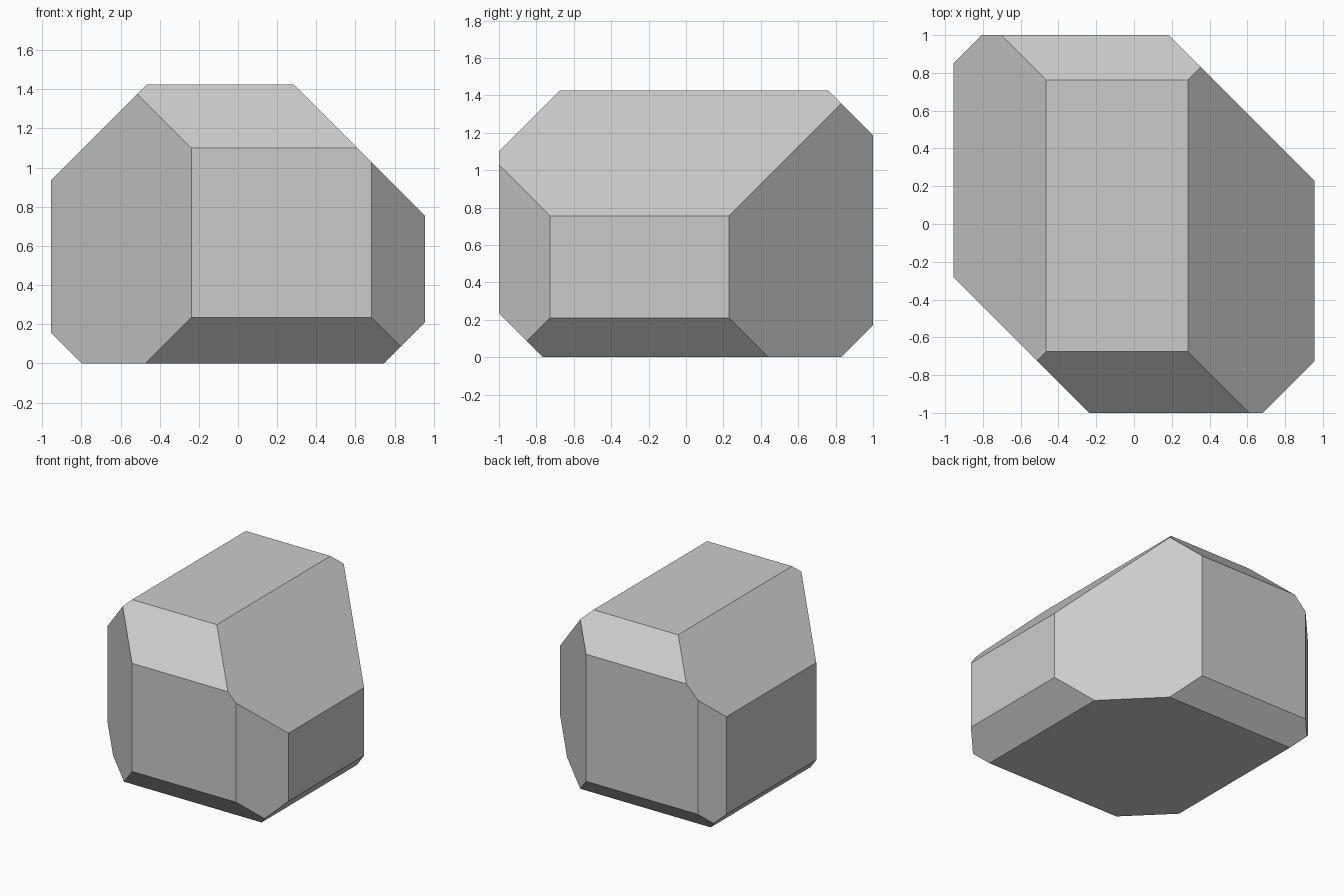
import bpy, bmesh
from mathutils import Vector

if "Cube" in bpy.data.objects:
    bpy.data.objects.remove(bpy.data.objects["Cube"])

# Block: full bounding box standing on z = 0
HX, HY, H = 0.955, 1.0, 1.425
bm = bmesh.new()
bmesh.ops.create_cube(bm, size=1.0)
for v in bm.verts:
    v.co = Vector((v.co.x * 2 * HX, v.co.y * 2 * HY, (v.co.z + 0.5) * H))


def slice_off(direction, limit):
    """Cut away everything where direction . point > limit and cap the hole."""
    n = Vector(direction)
    cut = bmesh.ops.bisect_plane(
        bm, geom=bm.verts[:] + bm.edges[:] + bm.faces[:], dist=1e-5,
        plane_co=n * (limit / n.length_squared), plane_no=n, clear_outer=True)
    edges = [e for e in cut["geom_cut"] if isinstance(e, bmesh.types.BMEdge)]
    bmesh.ops.holes_fill(bm, edges=edges, sides=0)


# 45 degree facets, one per box edge: (direction, limit)
facets = [
    ((-1, 0, 1), 1.89), ((1, 0, 1), 1.71),      # top left, top right
    ((-1, 0, -1), 0.80), ((1, 0, -1), 0.745),   # bottom left, bottom right
    ((0, -1, 1), 2.10), ((0, 1, 1), 2.187),     # top front, top back
    ((0, -1, -1), 0.765), ((0, 1, -1), 0.83),   # bottom front, bottom back
    ((-1, -1, 0), 1.238), ((1, -1, 0), 1.682),  # front left, front right
    ((-1, 1, 0), 1.807), ((1, 1, 0), 1.185),    # back left, back right
]
for direction, limit in facets:
    slice_off(direction, limit)

bmesh.ops.recalc_face_normals(bm, faces=bm.faces[:])
mesh = bpy.data.meshes.new("faceted_rock")
bm.to_mesh(mesh)
bm.free()
rock = bpy.data.objects.new("faceted_rock", mesh)
bpy.context.collection.objects.link(rock)
